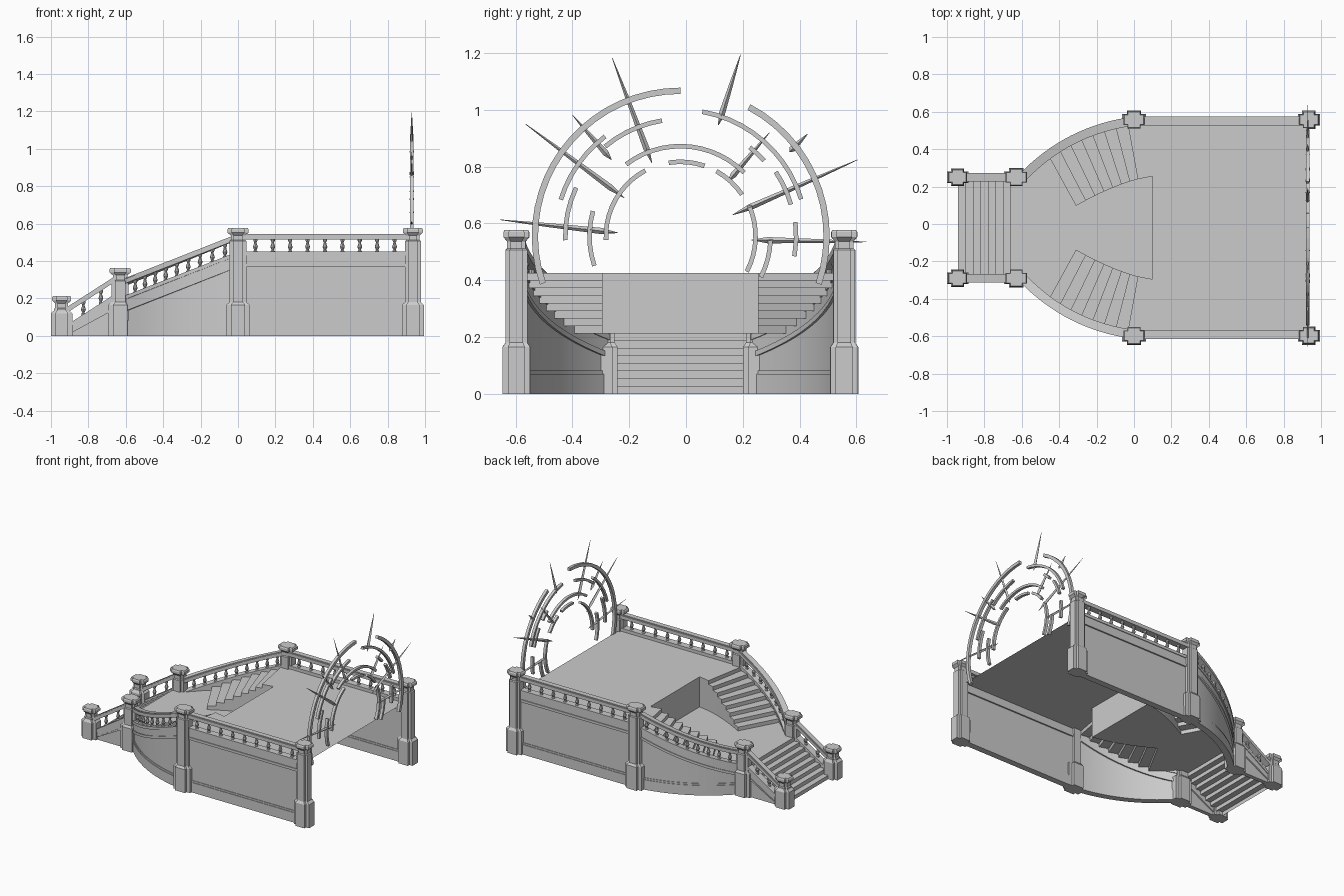
import bpy, bmesh, math
from mathutils import Vector

cube = bpy.data.objects.get("Cube")
if cube:
    bpy.data.objects.remove(cube, do_unlink=True)

AXIS = -0.02                 # y of the symmetry line
LAND, FLOOR = 0.2125, 0.425  # landing and terrace heights
STEPS = 8
RISE = LAND / STEPS

stone = bpy.data.materials.new("pale_stone")
stone.use_nodes = True
GREY = (0.6, 0.6, 0.6, 1)
stone.diffuse_color = GREY
stone.node_tree.nodes["Principled BSDF"].inputs["Base Color"].default_value = GREY


def finish(bm, name, sheet=False, smooth=False):
    """Turn a bmesh into a named stone object."""
    if sheet:
        bmesh.ops.remove_doubles(bm, verts=bm.verts, dist=1e-5)
    bmesh.ops.recalc_face_normals(bm, faces=bm.faces)
    if sheet and sum(f.normal.z * f.calc_area() for f in bm.faces) < 0:
        bmesh.ops.reverse_faces(bm, faces=bm.faces)
    me = bpy.data.meshes.new(name)
    bm.to_mesh(me)
    bm.free()
    me.materials.append(stone)
    ob = bpy.data.objects.new(name, me)
    bpy.context.scene.collection.objects.link(ob)
    if smooth:
        bpy.ops.object.select_all(action='DESELECT')
        ob.select_set(True)
        bpy.context.view_layer.objects.active = ob
        bpy.ops.object.shade_smooth_by_angle(angle=math.radians(35))
    return ob


def face(bm, pts):
    return bm.faces.new([bm.verts.new(p) for p in pts])


def skin(bm, rings):
    """Join equal rings of points into a closed solid."""
    loops = [[bm.verts.new(p) for p in r] for r in rings]
    n = len(loops[0])
    for a, b in zip(loops, loops[1:]):
        for i in range(n):
            bm.faces.new((a[i], a[(i + 1) % n], b[(i + 1) % n], b[i]))
    bm.faces.new(loops[0][::-1])
    bm.faces.new(loops[-1])


def bezier(a, c, b, t):
    a, c, b = Vector(a), Vector(c), Vector(b)
    return a * (1 - t) ** 2 + c * 2 * t * (1 - t) + b * t * t


def wall_curve(t):
    return bezier((-0.6, 0.265), (-0.354, 0.524), (0, 0.57), t)


def inner_curve(t):
    return bezier((-0.31, 0.117), (-0.13, 0.22), (0.02, 0.26), t)


def place(p, side, z):
    return (p[0], AXIS + side * p[1], z)


# Posts with a cross-shaped plan
def post(name, x, off, side, top, hx, hy, base):
    bm = bmesh.new()
    sx, sy = hx * 0.8, hy * 0.85
    levels = [(0, hx * 1.12, hy * 1.08), (base, hx * 1.12, hy * 1.08),
              (base + 0.015, sx, sy), (top - 0.07, sx, sy),
              (top - 0.065, sx * 0.85, sy * 0.85), (top - 0.04, sx * 0.85, sy * 0.85),
              (top - 0.025, hx, hy), (top - 0.008, hx, hy), (top, hx * 0.9, hy * 0.9)]
    rings = []
    for z, a, b in levels:
        c, d = a * 0.6, b * 0.62
        plan = []
        for u, v in ((1, 1), (-1, 1), (-1, -1), (1, -1)):
            corner = [(a * u, d * v), (c * u, d * v), (c * u, b * v)]
            plan += corner if u * v > 0 else corner[::-1]
        rings.append([(x + p, AXIS + side * off + q, z) for p, q in plan])
    skin(bm, rings)
    finish(bm, name)


# A wall band that follows a path between two heights
def band(bm, path, side, half, low, high):
    rings = []
    for i, p in enumerate(path):
        d = Vector(path[min(i + 1, len(path) - 1)][:2]) - Vector(path[max(i - 1, 0)][:2])
        n = Vector((-d.y, d.x)).normalized() * half
        q = Vector(p[:2])
        z0 = max(low(p[2]), 0)
        z1 = max(high(p[2]), z0 + 0.002)
        rings.append([place(q - n, side, z0), place(q + n, side, z0),
                      place(q + n, side, z1), place(q - n, side, z1)])
    skin(bm, rings)


def balustrade(name, path, side, count, plinth=True):
    """path holds (x, offset, rail top height)."""
    bm = bmesh.new()
    for half, lo, hi in ((0.014, 9, 0.16), (0.024, 0.178, 0.16), (0.019, 0.16, 0.115),
                         (0.024, 0.115, 0.095), (0.024, 0.03, 0.006), (0.018, 0.006, 0)):
        band(bm, path, side, half, lambda t: t - lo, lambda t: t - hi)
    if plinth:
        band(bm, path, side, 0.022, lambda t: 0, lambda t: 0.07)
        band(bm, path, side, 0.018, lambda t: 0.07, lambda t: 0.082)
    finish(bm, name + "_wall", smooth=True)
    # Turned balusters
    bm = bmesh.new()
    profile = ((0, 0.011), (0.12, 0.011), (0.18, 0.006), (0.4, 0.013),
               (0.72, 0.006), (0.85, 0.011), (1, 0.011))
    for k in range(count):
        f = (k + 1) / (count + 1) * (len(path) - 1)
        i = min(int(f), len(path) - 2)
        p = Vector(path[i]).lerp(Vector(path[i + 1]), f - i)
        skin(bm, [[place((p.x + r * math.cos(a * math.pi / 4), p.y + r * math.sin(a * math.pi / 4)),
                         side, p.z - 0.1 + h * 0.075) for a in range(8)] for h, r in profile])
    finish(bm, name + "_balusters", smooth=True)


for side, tag in ((1, "back"), (-1, "front")):
    post(tag + "_terrace_end_post", 0.935, 0.577, side, 0.577, 0.053, 0.045, 0.165)
    post(tag + "_terrace_post", 0, 0.577, side, 0.577, 0.057, 0.046, 0.165)
    post(tag + "_landing_post", -0.63, 0.27, side, 0.364, 0.057, 0.046, 0.165)
    post(tag + "_foot_post", -0.943, 0.27, side, 0.214, 0.051, 0.044, 0.12)
    balustrade(tag + "_terrace", [(0, 0.57, 0.545), (0.93, 0.57, 0.545)], side, 9)
    curve = [wall_curve(i / 16) for i in range(17)]
    balustrade(tag + "_curved", [(p.x, p.y, 0.545 + p.x * 0.4) for p in curve], side, 9)
    balustrade(tag + "_stair", [(-0.92, 0.27, 0.15), (-0.64, 0.27, 0.33)], side, 2, False)

    # Winding upper flight: risers, treads and the inner cheek wall
    bm = bmesh.new()
    edges = [(inner_curve(k / 7), wall_curve(0.27 + 0.68 * k / 7)) for k in range(STEPS)]
    for k, (a, b) in enumerate(edges):
        z0, z1 = LAND + RISE * k, LAND + RISE * (k + 1)
        face(bm, [place(a, side, z0), place(b, side, z0), place(b, side, z1), place(a, side, z1)])
        if k < STEPS - 1:
            c, d = edges[k + 1]
            face(bm, [place(a, side, z1), place(b, side, z1), place(d, side, z1), place(c, side, z1)])
    finish(bm, tag + "_upper_steps", sheet=True)
    bm = bmesh.new()
    inner = [e[0] for e in edges] + [Vector((0.1, 0.275))]
    for k, (a, c) in enumerate(zip(inner, inner[1:])):
        z = LAND + RISE * (k + 1)
        face(bm, [place(a, side, LAND), place(c, side, LAND), place(c, side, z), place(a, side, z)])
    finish(bm, tag + "_cheek_wall", sheet=True)


# Flat floors, mirrored about the symmetry line
def floor(name, half, z):
    bm = bmesh.new()
    face(bm, [place(p, 1, z) for p in half] + [place(p, -1, z) for p in reversed(half)])
    finish(bm, name, sheet=True)


well = [inner_curve(k / 7) for k in range(8)] + [(0.1, 0.275)]
floor("landing_floor", [(-0.66, 0.235), (-0.6, 0.265)]
      + [wall_curve(0.27 * i / 4) for i in range(1, 5)] + well, LAND)
floor("terrace_floor", [(0.1, 0.275), (0.02, 0.26), wall_curve(0.95), (0, 0.57), (0.925, 0.57)], FLOOR)

# Wall between landing and terrace
bm = bmesh.new()
face(bm, [place((0.1, 0.275), s, z) for s, z in ((1, LAND), (-1, LAND), (-1, FLOOR), (1, FLOOR))])
finish(bm, "landing_back_wall")

# Straight lower flight
bm = bmesh.new()
for k in range(STEPS):
    x, z0, z1 = -0.94 + 0.04 * k, RISE * k, RISE * (k + 1)
    face(bm, [place((x, 0.25), s, z) for s, z in ((1, z0), (-1, z0), (-1, z1), (1, z1))])
    if k < STEPS - 1:
        face(bm, [place((px, 0.25), s, z1) for px, s in
                  ((x, 1), (x, -1), (x + 0.04, -1), (x + 0.04, 1))])
finish(bm, "lower_steps", sheet=True)

# Broken concentric rings of the arch: radius, start and end angle
ARCH_X, ARCH_Z = 0.929, 0.555
bm = bmesh.new()
for r, a0, a1 in ((0.512, 90, 199), (0.515, 62, -19), (0.44, 163, 127), (0.412, 130, 99),
                  (0.405, 182, 155), (0.317, 127, 45), (0.262, 99, 71), (0.262, 183, 118),
                  (0.32, 199, 164), (0.445, 80, 17), (0.262, 61, 34), (0.265, 24, -28),
                  (0.318, -2, -27), (0.405, 34, 16), (0.408, 7, -10), (0.397, 52, 42)):
    n = max(2, int(abs(a1 - a0) / 6))
    w = 0.011 if r > 0.5 else 0.008
    rings = []
    for i in range(n + 1):
        a = math.radians(a0 + (a1 - a0) * i / n)
        rings.append([(ARCH_X + dx, AXIS + (r + dr) * math.cos(a), ARCH_Z + (r + dr) * math.sin(a))
                      for dx, dr in ((-0.01, -w), (0.01, -w), (0.01, w), (-0.01, w))])
    skin(bm, rings)
finish(bm, "arch_rings")

# Radiating spikes: outer tip and inner tip as (y, z)
bm = bmesh.new()
for tip, end in (((-0.565, 0.95), (-0.217, 0.69)), ((-0.655, 0.613), (-0.24, 0.567)),
                 ((-0.26, 1.183), (-0.12, 0.813)), ((-0.4, 0.982), (-0.262, 0.824)),
                 ((0.192, 1.194), (0.114, 0.947)), ((0.294, 0.92), (0.146, 0.746)),
                 ((0.604, 0.824), (0.164, 0.63)), ((0.635, 0.535), (0.23, 0.542)),
                 ((0.428, 0.915), (0.364, 0.852))):
    a, b = Vector((ARCH_X, *tip)), Vector((ARCH_X, *end))
    across = Vector((1, 0, 0)).cross(b - a).normalized()
    rings = []
    for t, w in ((0, 0.001), (0.4, 0.007), (0.86, 0.011), (1, 0.001)):
        c = a.lerp(b, t)
        rings.append([c + across * w, c + Vector((w, 0, 0)), c - across * w, c - Vector((w, 0, 0))])
    skin(bm, rings)
finish(bm, "arch_spikes")
